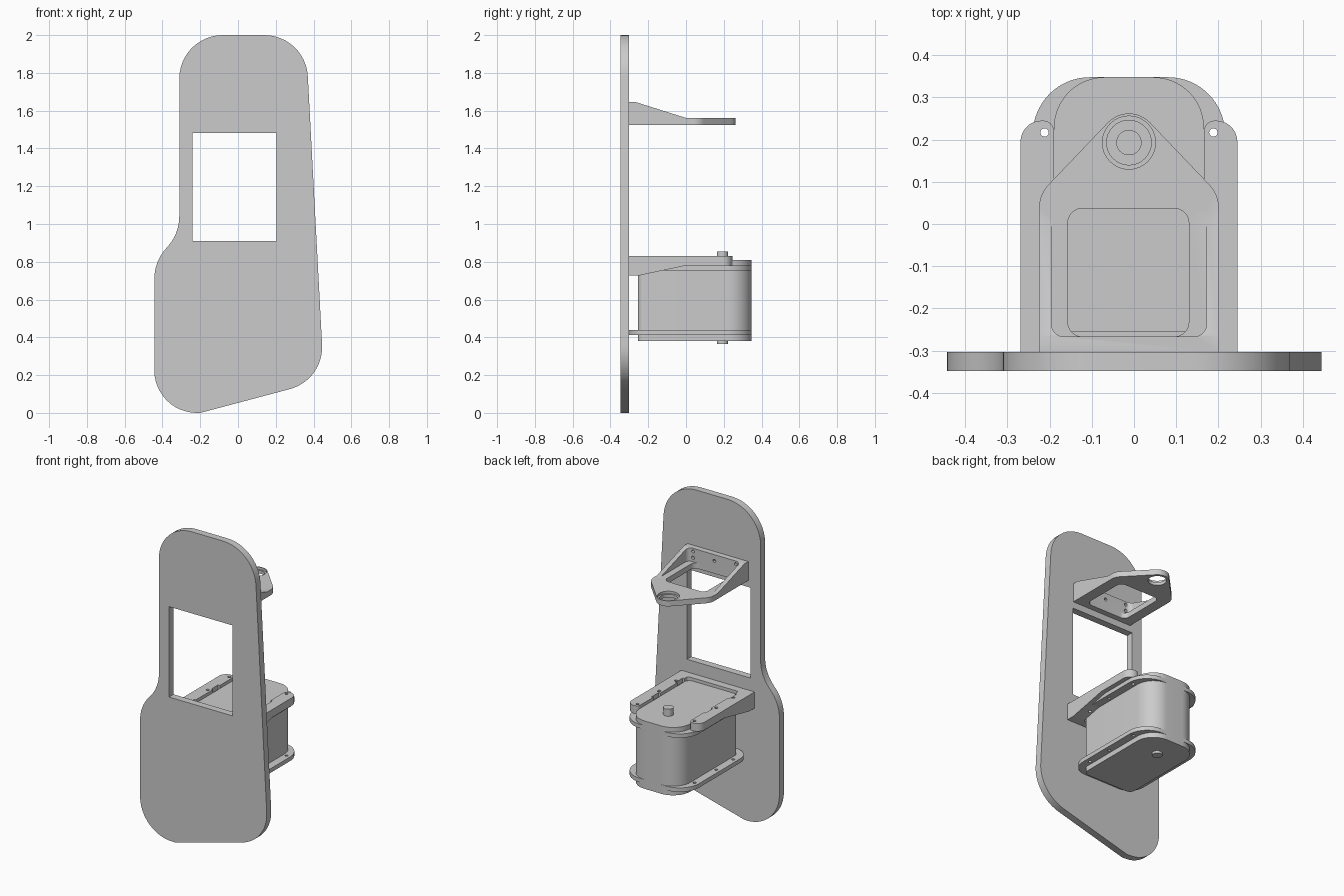
import bpy, bmesh, math
from mathutils import Vector

if "Cube" in bpy.data.objects:
    bpy.data.objects.remove(bpy.data.objects["Cube"])

GREY = bpy.data.materials.new("matte grey")
GREY.diffuse_color = (0.6, 0.6, 0.6, 1)
GREY.use_nodes = True
GREY.node_tree.nodes["Principled BSDF"].inputs["Base Color"].default_value = GREY.diffuse_color
CX = -0.012          # centre line of the motor and brackets


def fillet(pts, seg=12):
    """Polygon of (a, b, radius) corners -> rounded outline."""
    out = []
    for i, (a, b, r) in enumerate(pts):
        p = Vector((a, b))
        if r <= 0:
            out.append(p)
            continue
        d0 = (Vector(pts[i - 1][:2]) - p).normalized()
        d1 = (Vector(pts[(i + 1) % len(pts)][:2]) - p).normalized()
        half = d0.angle(d1) / 2
        t0 = p + d0 * (r / math.tan(half))
        c = p + (d0 + d1).normalized() * (r / math.sin(half))
        v0, sweep = t0 - c, math.pi - 2 * half
        sign = 1 if d0.x * d1.y - d0.y * d1.x < 0 else -1
        for k in range(seg + 1):
            t = sign * sweep * k / seg
            out.append(c + Vector((v0.x * math.cos(t) - v0.y * math.sin(t),
                                   v0.x * math.sin(t) + v0.y * math.cos(t))))
    return out


def circle(a, b, r, n=32):
    return [Vector((a + r * math.cos(2 * math.pi * k / n),
                    b + r * math.sin(2 * math.pi * k / n))) for k in range(n)]


def box(a0, a1, b0, b1, r=0):
    return fillet([(a0, b0, r), (a1, b0, r), (a1, b1, r), (a0, b1, r)])


def prism(name, outline, lo, hi, axis="z"):
    """Extrude an outline along an axis."""
    place = {"z": lambda p, h: (p.x, p.y, h),
             "y": lambda p, h: (p.x, h, p.y),
             "x": lambda p, h: (h, p.x, p.y)}[axis]
    bm = bmesh.new()
    a = [bm.verts.new(place(p, lo)) for p in outline]
    b = [bm.verts.new(place(p, hi)) for p in outline]
    bm.faces.new(a)
    bm.faces.new(b)
    for i in range(len(a)):
        j = (i + 1) % len(a)
        bm.faces.new((a[i], a[j], b[j], b[i]))
    bmesh.ops.recalc_face_normals(bm, faces=bm.faces)
    me = bpy.data.meshes.new(name)
    bm.to_mesh(me)
    bm.free()
    me.materials.append(GREY)
    ob = bpy.data.objects.new(name, me)
    bpy.context.collection.objects.link(ob)
    return ob


def cut(ob, *cutters):
    """Subtract the cutters, then remove them."""
    for c in cutters:
        m = ob.modifiers.new("cut", "BOOLEAN")
        m.operation, m.solver, m.object = "DIFFERENCE", "EXACT", c
        c.hide_render = True
    bpy.context.view_layer.update()
    dg = bpy.context.evaluated_depsgraph_get()
    me = bpy.data.meshes.new_from_object(ob.evaluated_get(dg))
    ob.modifiers.clear()
    ob.data = me
    for c in cutters:
        bpy.data.objects.remove(c)


# Mounting plate with its window
plate = prism("mounting_plate", fillet([
    (-0.443, 0, 0.225), (-0.2, 0, 0), (0.455, 0.174, 0.23), (0.358, 2, 0.23),
    (-0.311, 2, 0.23), (-0.311, 0.95, 0.24), (-0.443, 0.80, 0.24)]), -0.348, -0.303, "y")
cut(plate, prism("window_cutter", box(-0.24, 0.205, 0.91, 1.483), -0.5, 0, "y"))

# Upper bracket: pointed arm with sloped side walls and a bearing hole
half = 0.213
arm = fillet([(CX - half, -0.303, 0), (CX + half, -0.303, 0), (CX + half, 0.07, 0.08),
              (CX, 0.293, 0.069), (CX - half, 0.07, 0.08)])
bracket = prism("upper_bracket", arm, 1.525, 1.645)
slope = [Vector(p) for p in ((-0.265, 1.645), (0.005, 1.56), (0.5, 1.56),
                             (0.5, 1.8), (-0.265, 1.8))]
cut(bracket,
    prism("slope_cutter", slope, -1, 1, "x"),
    prism("pocket_cutter", box(CX - 0.184, CX + 0.184, -0.267, 0.4, 0.03), 1.56, 1.8),
    prism("opening_cutter", box(-0.157, 0.13, -0.267, 0.037, 0.035), 1.4, 1.7),
    prism("bearing_cutter", circle(CX, 0.193, 0.053), 1.4, 1.7),
    prism("counterbore_cutter", circle(CX, 0.193, 0.063), 1.545, 1.7),
    *[prism("screw_cutter", circle(CX + x, z, 0.01, 12), -0.295, -0.2, "y")
      for x, z in ((-0.15, 1.585), (-0.15, 1.625), (0, 1.605), (0.15, 1.585), (0.15, 1.625))])


def ear_holes():
    """Screw holes down both sides of the motor."""
    return [prism("screw_cutter", circle(CX + s * 0.2, y, 0.01, 12), 0.3, 1)
            for s in (-1, 1) for y in (0.217, 0.0, -0.17)]


# Motor cradle: forked frame with wedge-shaped cheeks
w, inner = 0.257, 0.178
fork = fillet([(CX - w, -0.303, 0), (CX + w, -0.303, 0), (CX + w, 0.245, 0.05),
               (CX + inner, 0.245, 0.025), (CX + inner, -0.255, 0.015),
               (CX - inner, -0.255, 0.015), (CX - inner, 0.245, 0.025),
               (CX - w, 0.245, 0.05)])
cradle = prism("motor_cradle", fork, 0.727, 0.83)
under = [Vector(p) for p in ((-0.25, 0.727), (0, 0.78), (0.5, 0.78), (0.5, 0.6), (-0.25, 0.6))]
cut(cradle, prism("slope_cutter", under, -1, 1, "x"),
    *[prism("notch_cutter", box(CX + s * inner - 0.012, CX + s * inner + 0.012, y, y + 0.07), 0.8, 1)
      for s in (-1, 1) for y in (-0.22, 0.02)],
    *ear_holes())


# Motor: body with two wide flanges and an output shaft
def motor_shape(h, r, back, rb):
    return fillet([(CX - h, back, rb), (CX + h, back, rb),
                   (CX + h, 0.348, r), (CX - h, 0.348, r)], 16)


prism("motor_body", motor_shape(inner, 0.12, -0.255, 0.035), 0.38, 0.81)
cut(prism("upper_flange", motor_shape(0.228, 0.135, -0.255, 0.08), 0.755, 0.78), *ear_holes())
cut(prism("lower_flange", motor_shape(0.228, 0.135, -0.303, 0.1), 0.412, 0.438), *ear_holes())
prism("motor_shaft", circle(CX, 0.193, 0.03), 0.365, 0.855)

# Smooth the rounded walls, keep the edges crisp
for ob in bpy.context.scene.objects:
    ob.select_set(True)
    bpy.context.view_layer.objects.active = ob
bpy.ops.object.shade_smooth_by_angle(angle=math.radians(30))
